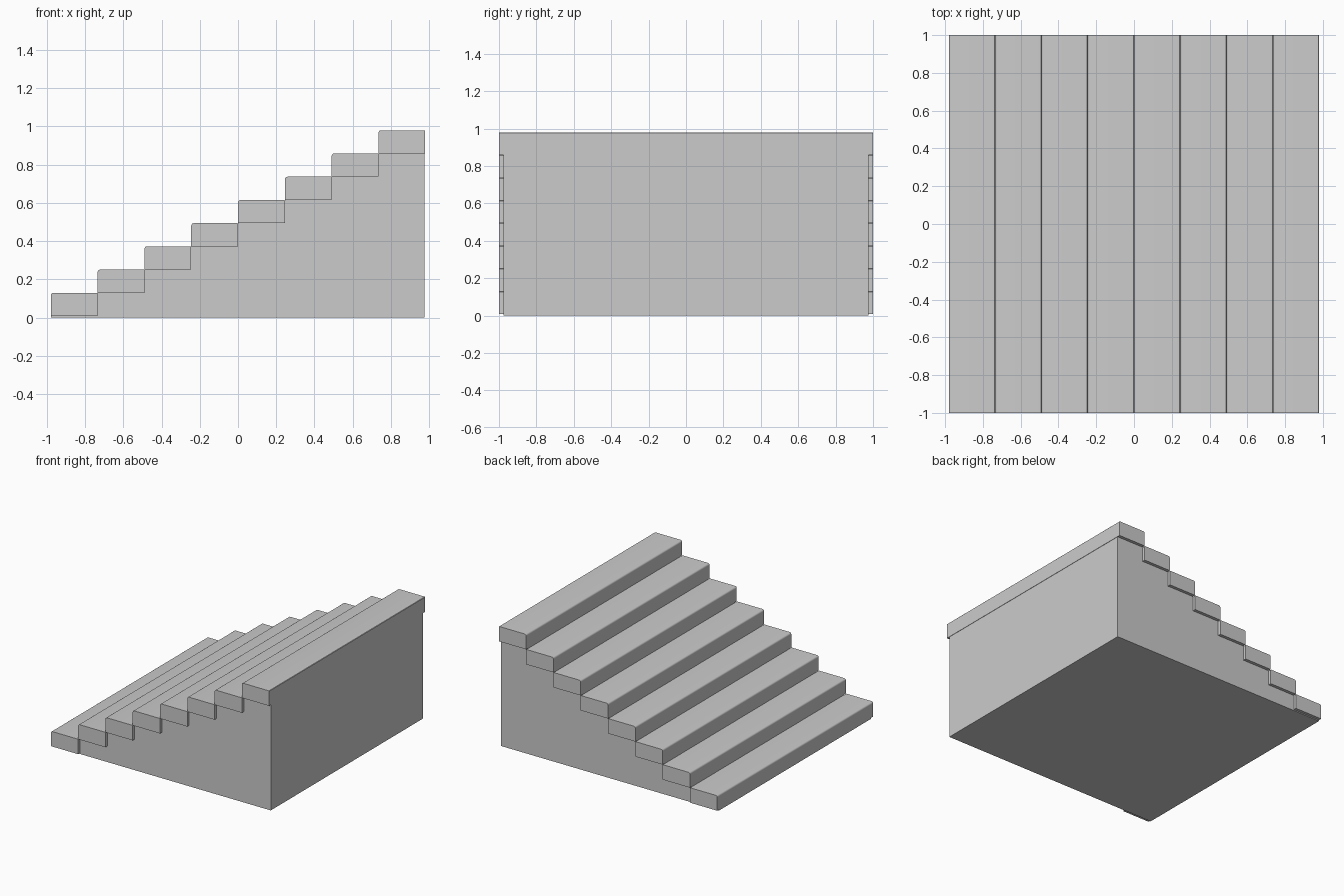
import bpy, bmesh, math

if "Cube" in bpy.data.objects:
    bpy.data.objects.remove(bpy.data.objects["Cube"])

STEPS = 8
X0, X1 = -0.98, 0.98
RUN = (X1 - X0) / STEPS
BASE = 0.008                      # thin plinth under the first tread
RISE = (0.98 - BASE) / STEPS


def extrude_profile(name, points, half_depth):
    """Extrude an x-z outline symmetrically along y."""
    bm = bmesh.new()
    face = bm.faces.new([bm.verts.new((x, -half_depth, z)) for x, z in points])
    new = bmesh.ops.extrude_face_region(bm, geom=[face])["geom"]
    verts = [g for g in new if isinstance(g, bmesh.types.BMVert)]
    bmesh.ops.translate(bm, verts=verts, vec=(0, 2 * half_depth, 0))
    bmesh.ops.recalc_face_normals(bm, faces=bm.faces[:])
    mesh = bpy.data.meshes.new(name)
    bm.to_mesh(mesh)
    bm.free()
    obj = bpy.data.objects.new(name, mesh)
    bpy.context.collection.objects.link(obj)
    bpy.ops.object.select_all(action='DESELECT')
    obj.select_set(True)
    bpy.context.view_layer.objects.active = obj
    bpy.ops.object.shade_smooth_by_angle(angle=math.radians(35))
    return obj


# Solid stepped body, slightly narrower than the treads
outline = [(X1 - 0.003, 0), (X0, 0)]
for i in range(STEPS):
    z = BASE + i * RISE
    outline += [(X0 + i * RUN, z), (min(X0 + (i + 1) * RUN, X1 - 0.003), z)]
extrude_profile("stair_body", outline, 0.975)

# Overhanging treads with a small rounded nosing
R = 0.014
for i in range(STEPS):
    a, b = X0 + i * RUN, X0 + (i + 1) * RUN
    lo, hi = BASE + i * RISE, BASE + (i + 1) * RISE
    nosing = [(a + R - R * math.cos(t), hi - R + R * math.sin(t))
              for t in (k * math.pi / 8 for k in range(5))]
    extrude_profile(f"tread_{i + 1}",
                    [(b, lo), (a, lo)] + nosing + [(b - 0.003, hi), (b, hi - 0.003)], 1.0)
